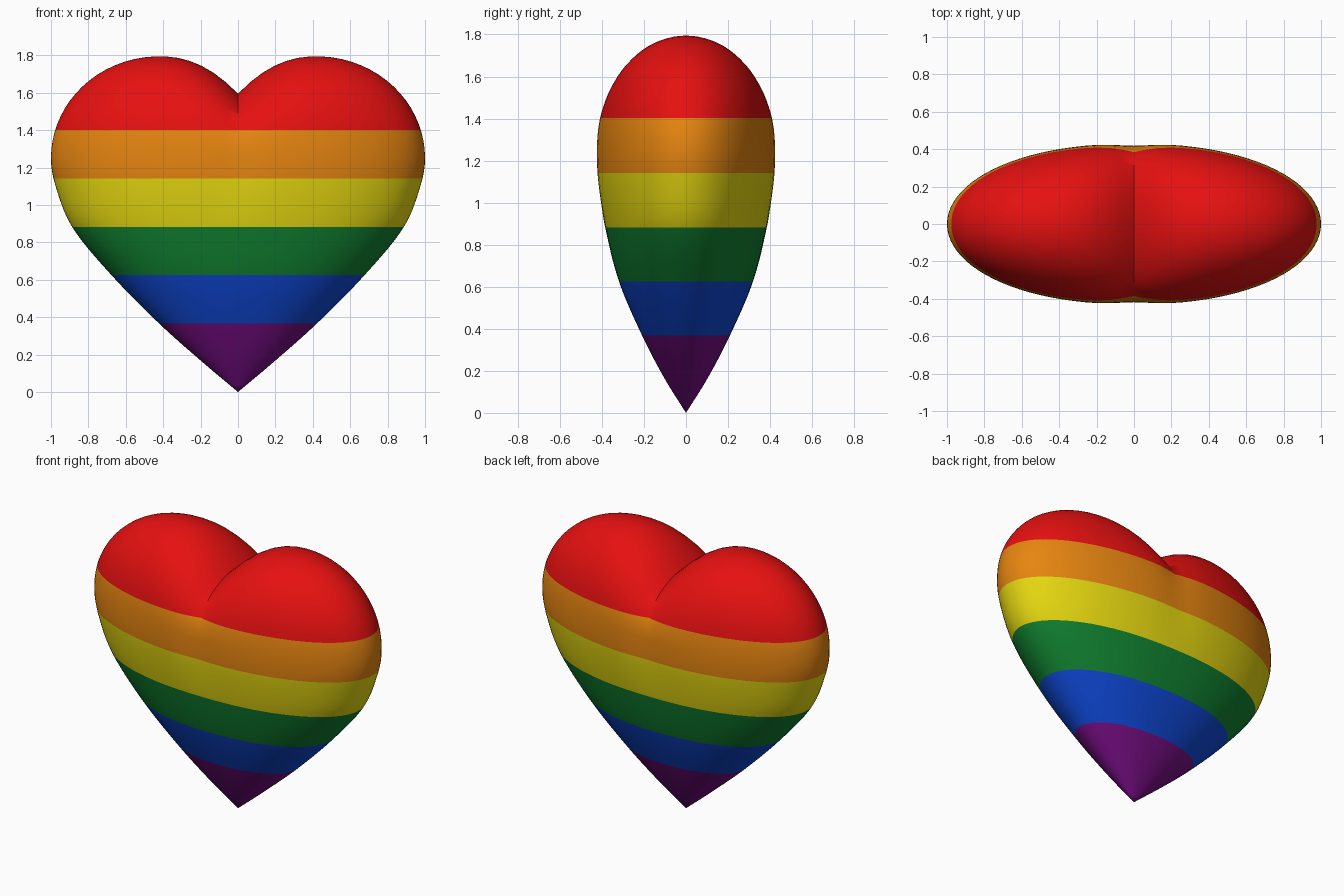
import bpy, bmesh, math

if "Cube" in bpy.data.objects:
    bpy.data.objects.remove(bpy.data.objects["Cube"])

ZMID, COLS, LOW, HIGH = 1.25, 48, 36, 22

# half width and half depth of the lower body by height: (z, width, depth)
PROFILE = [(0, 0, 0), (0.16, 0.19, 0.1), (0.36, 0.415, 0.205), (0.62, 0.672, 0.317),
           (0.88, 0.885, 0.384), (1.1, 0.975, 0.422), (1.25, 1.0, 0.43)]


def sample(z, k):
    """Smooth (Hermite) reading of profile column k at height z."""
    n = len(PROFILE)

    def slope(i):
        if i == n - 1:
            return 0.0
        a, b = PROFILE[max(i - 1, 0)], PROFILE[i + 1]
        return (b[k] - a[k]) / (b[0] - a[0])

    i = max(j for j in range(n - 1) if PROFILE[j][0] <= z + 1e-9)
    a, b = PROFILE[i], PROFILE[i + 1]
    h = b[0] - a[0]
    t = (z - a[0]) / h
    return ((2*t**3 - 3*t*t + 1) * a[k] + (t**3 - 2*t*t + t) * h * slope(i)
            + (3*t*t - 2*t**3) * b[k] + (t**3 - t*t) * h * slope(i + 1))


def lobe_top(x):
    """Height of the heart outline above abs(x)."""
    x = abs(x)
    if x >= 0.42:
        return ZMID + 0.545 * math.sqrt(max(0, 1 - ((x - 0.42) / 0.58) ** 2))
    return 1.795 - 0.2 * ((0.42 - x) / 0.42) ** 2.2


def across(s):
    return math.sqrt(max(0, 1 - abs(s) ** 2.2))


def dent(x, z):
    """Shallow centre crease fading out downwards."""
    fade = min(1, max(0, (z - 0.9) / 0.35))
    return 1 - 0.03 * fade * math.exp(-(x / 0.12) ** 2)


def lower(s, v):
    z = ZMID * v
    x = sample(z, 1) * s
    return x, -sample(z, 2) * across(s) * dent(x, z), z


def upper(s, v):
    t = math.sin(v * math.pi / 2)
    z = ZMID + (lobe_top(s) - ZMID) * t
    return s, -0.43 * across(s) * dent(s, z) * math.sqrt(max(0, 1 - t ** 2.3)), z


# front sheet, then its mirrored back
bm = bmesh.new()
steps = [math.sin(math.pi * (i / COLS - 0.5)) for i in range(COLS + 1)]
rows = [[lower(s, j / LOW) for s in steps] for j in range(LOW + 1)]
rows += [[upper(s, j / HIGH) for s in steps] for j in range(1, HIGH + 1)]
for side in (1, -1):
    grid = [[bm.verts.new((x, y * side, z)) for x, y, z in r] for r in rows]
    for a, b in zip(grid, grid[1:]):
        for i in range(COLS):
            bm.faces.new((a[i], a[i + 1], b[i + 1], b[i]))
bmesh.ops.remove_doubles(bm, verts=bm.verts, dist=0.0004)
bmesh.ops.recalc_face_normals(bm, faces=bm.faces)

# cut the stripes and colour them by height
LEVELS = [0.367, 0.625, 0.883, 1.142, 1.402]
for z in LEVELS:
    bmesh.ops.bisect_plane(bm, geom=bm.verts[:] + bm.edges[:] + bm.faces[:],
                           plane_co=(0, 0, z), plane_no=(0, 0, 1), dist=1e-5)
for f in bm.faces:
    f.material_index = sum(f.calc_center_median().z > z for z in LEVELS)

mesh = bpy.data.meshes.new("striped_heart")
bm.to_mesh(mesh)
bm.free()
COLOURS = [("purple", (115, 13, 128)), ("blue", (14, 70, 210)), ("green", (16, 128, 48)),
           ("yellow", (230, 216, 16)), ("orange", (230, 133, 16)), ("red", (230, 16, 16))]
for name, rgb in COLOURS:
    mat = bpy.data.materials.new(name)
    mat.diffuse_color = [((c / 255 + 0.055) / 1.055) ** 2.4 for c in rgb] + [1]
    mat.use_nodes = True
    mat.node_tree.nodes["Principled BSDF"].inputs["Base Color"].default_value = mat.diffuse_color
    mesh.materials.append(mat)

heart = bpy.data.objects.new("striped_heart", mesh)
bpy.context.collection.objects.link(heart)
bpy.context.view_layer.objects.active = heart
heart.select_set(True)
bpy.ops.object.shade_smooth_by_angle(angle=math.radians(50))
